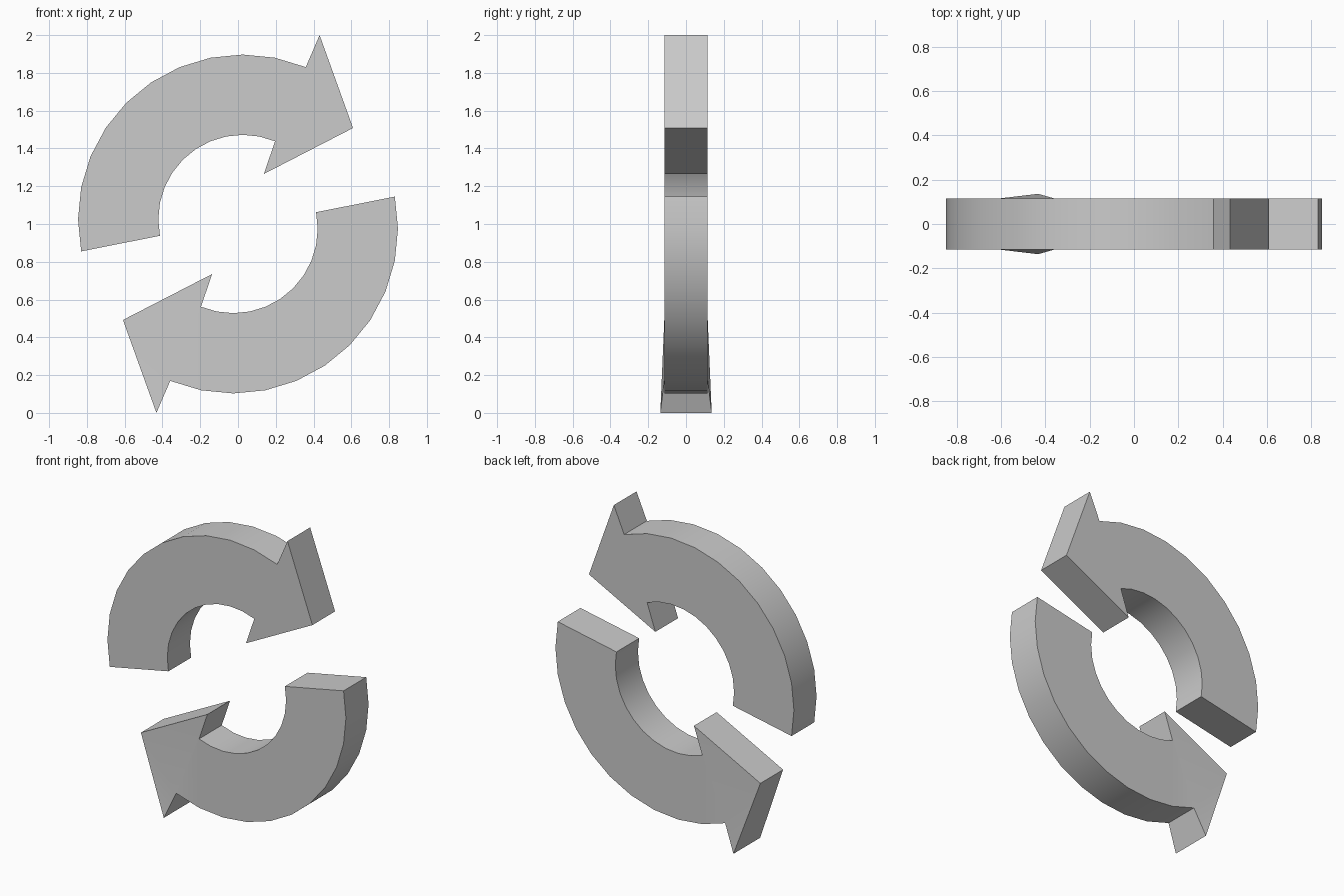
import bpy, bmesh
from math import cos, sin, radians

if "Cube" in bpy.data.objects:
    bpy.data.objects.remove(bpy.data.objects["Cube"])

HALF = 0.115          # half thickness
CX, CZ = 0.025, 1.025 # arc centre of the upper arrow
R_OUT, R_IN = 0.872, 0.447
STEPS, STEP, START = 11, 11.25, 191.25


def arc(radius):
    return [(CX + radius * cos(radians(START - i * STEP)),
             CZ + radius * sin(radians(START - i * STEP))) for i in range(STEPS + 1)]


def curved_arrow(name, flip, tip_half):
    # Outline: outer arc, outer barb, point, inner barb, inner arc
    outer, inner = arc(R_OUT), arc(R_IN)
    head = [(0.432, 2.0), (0.609, 1.508), (0.137, 1.265)]
    outline = outer + head + inner[::-1]
    if flip:  # half turn about the middle
        outline = [(-x, 2 - z) for x, z in outline]
    n = len(outline)
    barb = STEPS + 1
    bm = bmesh.new()
    sides = []
    for s in (-1, 1):
        sides.append([bm.verts.new((x, s * (tip_half if i == barb else HALF), z))
                      for i, (x, z) in enumerate(outline)])
    # Front and back: band quads, then arrow head
    for v in sides:
        for i in range(STEPS):
            bm.faces.new((v[i], v[i + 1], v[n - 2 - i], v[n - 1 - i]))
        bm.faces.new((v[barb - 1], v[barb], v[barb + 1]))
        bm.faces.new((v[barb - 1], v[barb + 1], v[barb + 2], v[barb + 3]))
    # Rim
    a, b = sides
    for i in range(n):
        j = (i + 1) % n
        bm.faces.new((a[i], a[j], b[j], b[i]))
    bmesh.ops.recalc_face_normals(bm, faces=bm.faces[:])
    # Smooth along the curved bands only
    for f in bm.faces:
        f.smooth = True
    mesh = bpy.data.meshes.new(name)
    bm.to_mesh(mesh)
    bm.free()
    obj = bpy.data.objects.new(name, mesh)
    bpy.context.collection.objects.link(obj)
    bpy.ops.object.select_all(action='DESELECT')
    obj.select_set(True)
    bpy.context.view_layer.objects.active = obj
    bpy.ops.object.shade_smooth_by_angle(angle=radians(30))


curved_arrow("upper_arrow", False, HALF)
curved_arrow("lower_arrow", True, 0.136)  # outer barb flares slightly
